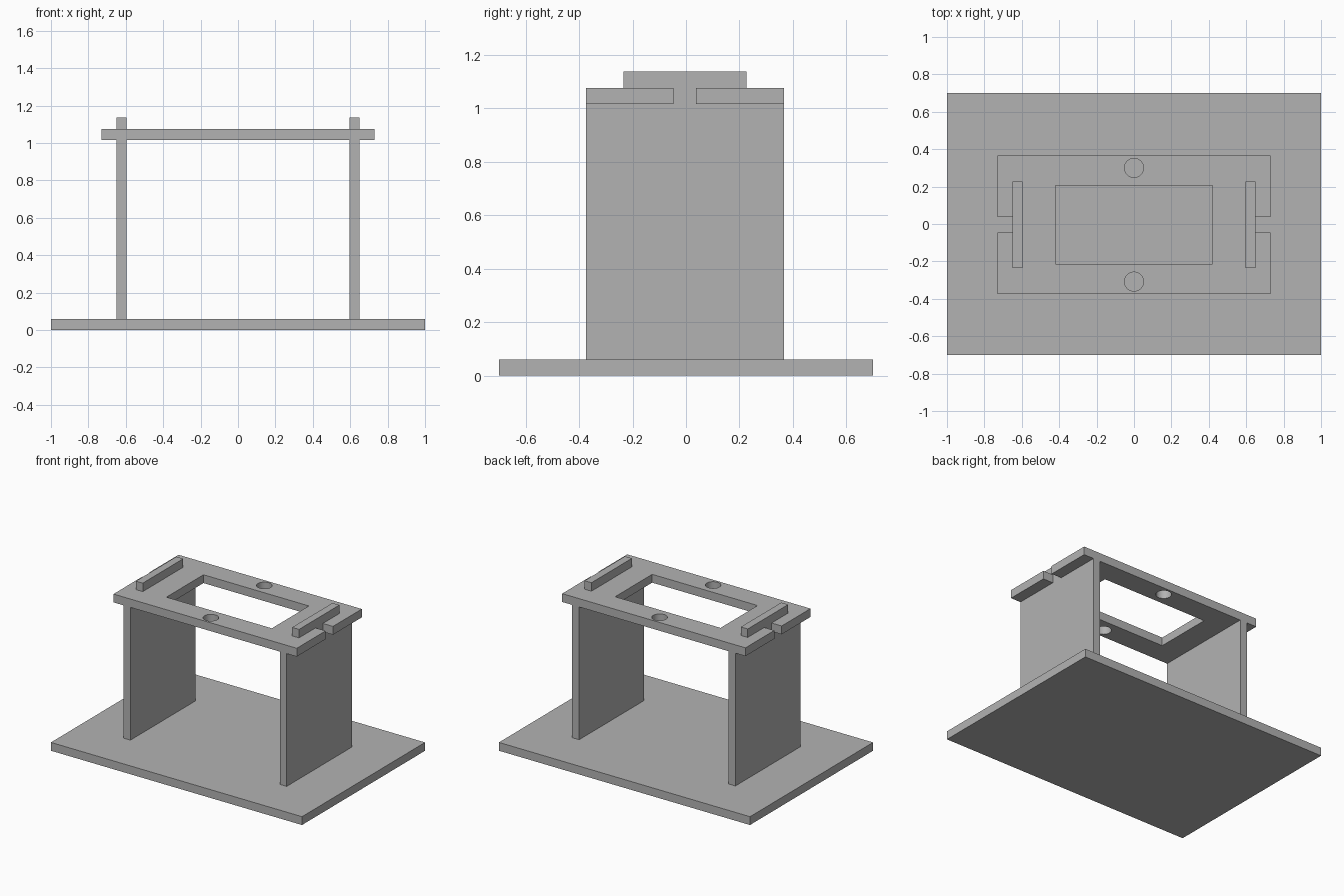
import bpy, bmesh
from math import cos, sin, pi
from mathutils import Matrix

cube = bpy.data.objects.get("Cube")
if cube:
    bpy.data.objects.remove(cube, do_unlink=True)

grey = bpy.data.materials.new("plain grey")
grey.use_nodes = True
grey.diffuse_color = (0.45, 0.45, 0.45, 1)
grey.node_tree.nodes["Principled BSDF"].inputs["Base Color"].default_value = (0.45, 0.45, 0.45, 1)


def rect(x0, x1, y0, y1):
    return [(x0, y0), (x1, y0), (x1, y1), (x0, y1)]


def circle(cx, cy, r, n=48):
    return [(cx + r * cos(2 * pi * i / n), cy + r * sin(2 * pi * i / n)) for i in range(n)]


def sheet(name, loops, thickness, matrix):
    """Flat panel: the first loop is the outline, the rest are openings."""
    curve = bpy.data.curves.new(name + "_profile", "CURVE")
    curve.dimensions = "2D"
    curve.fill_mode = "BOTH"
    curve.extrude = thickness / 2
    for loop in loops:
        spline = curve.splines.new("POLY")
        spline.points.add(len(loop) - 1)
        for point, (x, y) in zip(spline.points, loop):
            point.co = (x, y, 0, 1)
        spline.use_cyclic_u = True
    temp = bpy.data.objects.new(name + "_profile", curve)
    bpy.context.collection.objects.link(temp)
    bpy.context.view_layer.update()
    mesh = bpy.data.meshes.new_from_object(
        temp.evaluated_get(bpy.context.evaluated_depsgraph_get()))
    bpy.data.objects.remove(temp, do_unlink=True)
    bpy.data.curves.remove(curve)

    bm = bmesh.new()
    bm.from_mesh(mesh)
    bmesh.ops.remove_doubles(bm, verts=bm.verts, dist=0.0001)
    bmesh.ops.transform(bm, matrix=matrix, verts=bm.verts)
    bmesh.ops.recalc_face_normals(bm, faces=bm.faces)
    bm.to_mesh(mesh)
    bm.free()
    mesh.name = name
    mesh.materials.clear()
    mesh.materials.append(grey)
    obj = bpy.data.objects.new(name, mesh)
    bpy.context.collection.objects.link(obj)
    bpy.ops.object.select_all(action="DESELECT")
    obj.select_set(True)
    bpy.context.view_layer.objects.active = obj
    bpy.ops.object.shade_smooth_by_angle(angle=pi / 6)
    return obj


# Shared measurements
T = 0.06
SHOULDER, TAB_TOP = 1.016, 1.137
IN, OUT = 0.595, 0.65          # inner and outer faces of the side panels
MID = -0.004                   # stand sits slightly forward on the base
HALF, TAB, NOTCH = 0.37, 0.23, 0.042

# Base board
sheet("base_board", [rect(-1, 1, -0.7, 0.7)], T, Matrix.Translation((0, 0, T / 2)))

# Side panels with a tab on top; profile axes are (y, z)
right_half = [(HALF, T), (HALF, SHOULDER), (TAB, SHOULDER), (TAB, TAB_TOP)]
profile = right_half + [(-y, z) for y, z in reversed(right_half)]
upright = Matrix(((0, 0, 1, 0), (1, 0, 0, 0), (0, 1, 0, 0), (0, 0, 0, 1)))
for name, side in (("left_panel", 1), ("right_panel", -1)):
    place = Matrix.Translation((side * (IN + OUT) / 2, MID, 0)) @ upright
    sheet(name, [profile], OUT - IN, place)

# Top plate: end notches open into the tab slots
quarter = [(0.73, HALF), (0.73, NOTCH), (OUT, NOTCH), (OUT, TAB), (IN, TAB)]
right_end = quarter + [(x, -y) for x, y in reversed(quarter)]
outline = right_end + [(-x, -y) for x, y in right_end]
openings = [rect(-0.42, 0.42, -0.211, 0.211), circle(0, 0.304, 0.051), circle(0, -0.304, 0.051)]
sheet("top_plate", [outline] + openings, T, Matrix.Translation((0, MID, SHOULDER + T / 2)))
